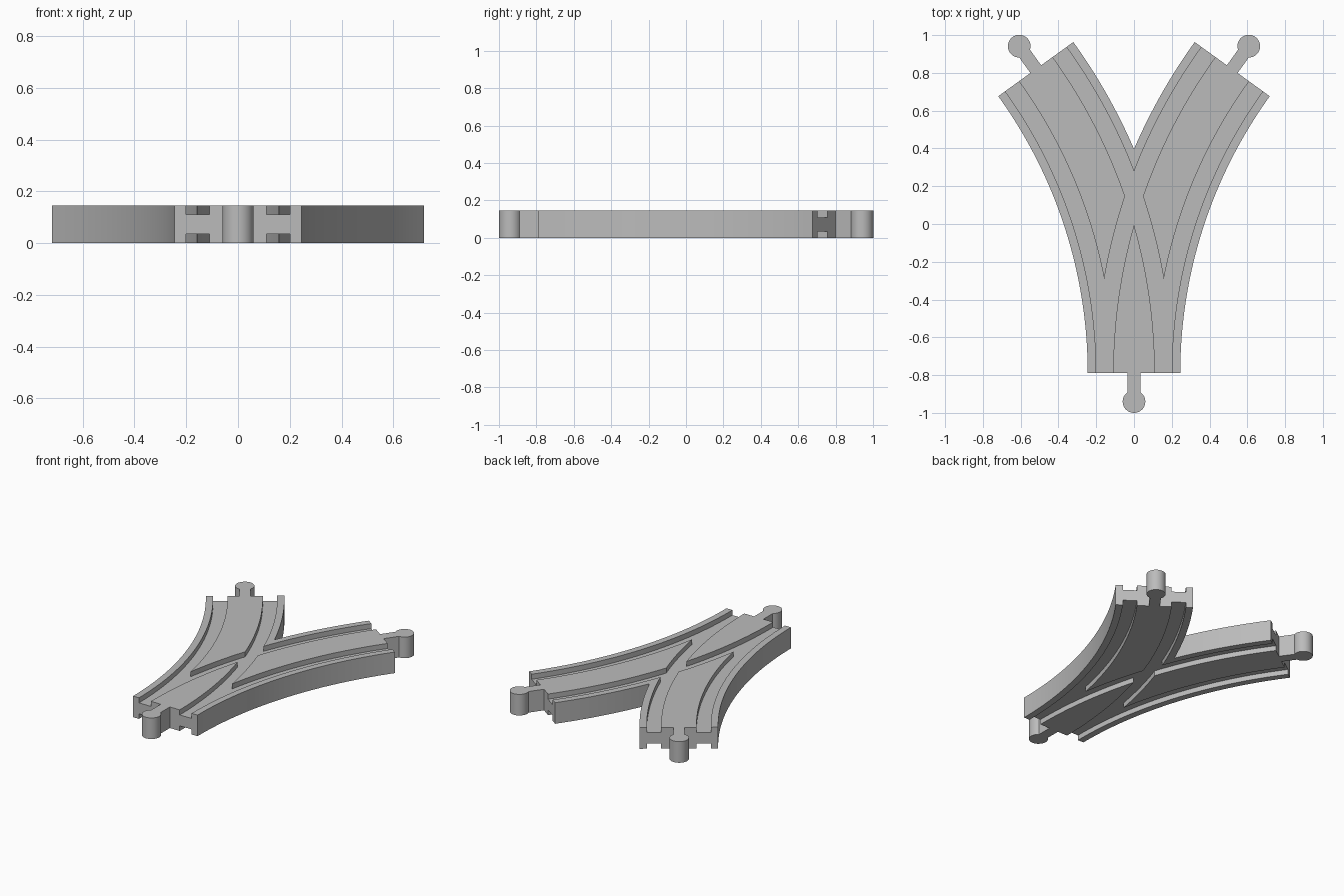
import bpy, bmesh
from math import sin, cos, acos, asin, pi, radians
from mathutils import Vector

cube = bpy.data.objects.get("Cube")
if cube:
    bpy.data.objects.remove(cube, do_unlink=True)

R = 2.752             # centre-line radius of each branch
SWEEP = radians(35.8)
FRONT = -0.79         # y of the single end
HALF = 0.245          # half width of the track
HEIGHT = 0.145
DEPTH = 0.035         # groove depth
GROOVE = (0.11, 0.20)  # groove edges, measured from the centre line
NECK, BALL, REACH = 0.035, 0.06, 0.15

wood = bpy.data.materials.new("light grey")
wood.use_nodes = True
grey = (0.5, 0.5, 0.5, 1)
wood.diffuse_color = grey
wood.node_tree.nodes["Principled BSDF"].inputs["Base Color"].default_value = grey


def arc(offset, start, end, steps=40):
    """Points along the right branch, offset to the left of its centre line."""
    r = R + offset
    angles = [start + (end - start) * i / steps for i in range(steps + 1)]
    return [Vector((R - r * cos(a), FRONT + r * sin(a))) for a in angles]


def peg(base, out):
    """Outline of a round-headed connector peg, counter-clockwise."""
    side = Vector((-out.y, out.x))
    t0 = asin(NECK / BALL)
    local = [(-NECK, 0)]
    for i in range(41):
        t = t0 + (2 * pi - 2 * t0) * i / 40
        local.append((-BALL * sin(t), REACH - BALL * cos(t)))
    local.append((NECK, 0))
    return [base + side * s + out * v for s, v in local]


def mirrored(points):
    return [Vector((-p.x, p.y)) for p in reversed(points)]


def add_prism(bm, points, low, high):
    face = bm.faces.new([bm.verts.new((p.x, p.y, low)) for p in points])
    top = bmesh.ops.extrude_face_region(bm, geom=[face])["geom"]
    verts = [v for v in top if isinstance(v, bmesh.types.BMVert)]
    bmesh.ops.translate(bm, verts=verts, vec=(0, 0, high - low))


def make_object(name, prisms):
    bm = bmesh.new()
    for points, low, high in prisms:
        add_prism(bm, points, low, high)
    bmesh.ops.recalc_face_normals(bm, faces=bm.faces)
    mesh = bpy.data.meshes.new(name)
    bm.to_mesh(mesh)
    bm.free()
    mesh.materials.append(wood)
    obj = bpy.data.objects.new(name, mesh)
    bpy.context.collection.objects.link(obj)
    return obj


# Forked body with its three pegs, as one outline
heading = Vector((sin(SWEEP), cos(SWEEP)))
branch_end = arc(0, 0, SWEEP)[-1]
crotch = acos(R / (R + HALF))
right_half = (arc(-HALF, 0, SWEEP) + peg(branch_end, heading)
              + arc(HALF, SWEEP, crotch, 16))
outline = (peg(Vector((0, FRONT)), Vector((0, -1)))
           + right_half + mirrored(right_half)[1:])
track = make_object("track", [(outline, 0, HEIGHT)])

# Wheel grooves, cut into the top and the underside along both branches
cutters = []
for sign in (-1, 1):
    edges = []
    for offset in GROOVE:
        line = arc(sign * offset, 0, SWEEP)
        edges.append([line[0] - Vector((0, 0.03))] + line + [line[-1] + heading * 0.03])
    strip = edges[0] + edges[1][::-1]
    for points in (strip, mirrored(strip)):
        cutter = make_object("groove_cutter", [
            (points, HEIGHT - DEPTH, HEIGHT + 0.05), (points, -0.05, DEPTH)])
        cutter.hide_render = True
        cutters.append(cutter)
        mod = track.modifiers.new("groove", 'BOOLEAN')
        mod.operation = 'DIFFERENCE'
        mod.solver = 'EXACT'
        mod.object = cutter

# Apply the cuts and smooth the curved walls
bpy.context.view_layer.update()
graph = bpy.context.evaluated_depsgraph_get()
mesh = bpy.data.meshes.new_from_object(track.evaluated_get(graph))
track.modifiers.clear()
track.data = mesh
for cutter in cutters:
    bpy.data.objects.remove(cutter, do_unlink=True)
bpy.ops.object.select_all(action='DESELECT')
track.select_set(True)
bpy.context.view_layer.objects.active = track
bpy.ops.object.shade_smooth_by_angle(angle=radians(30))
